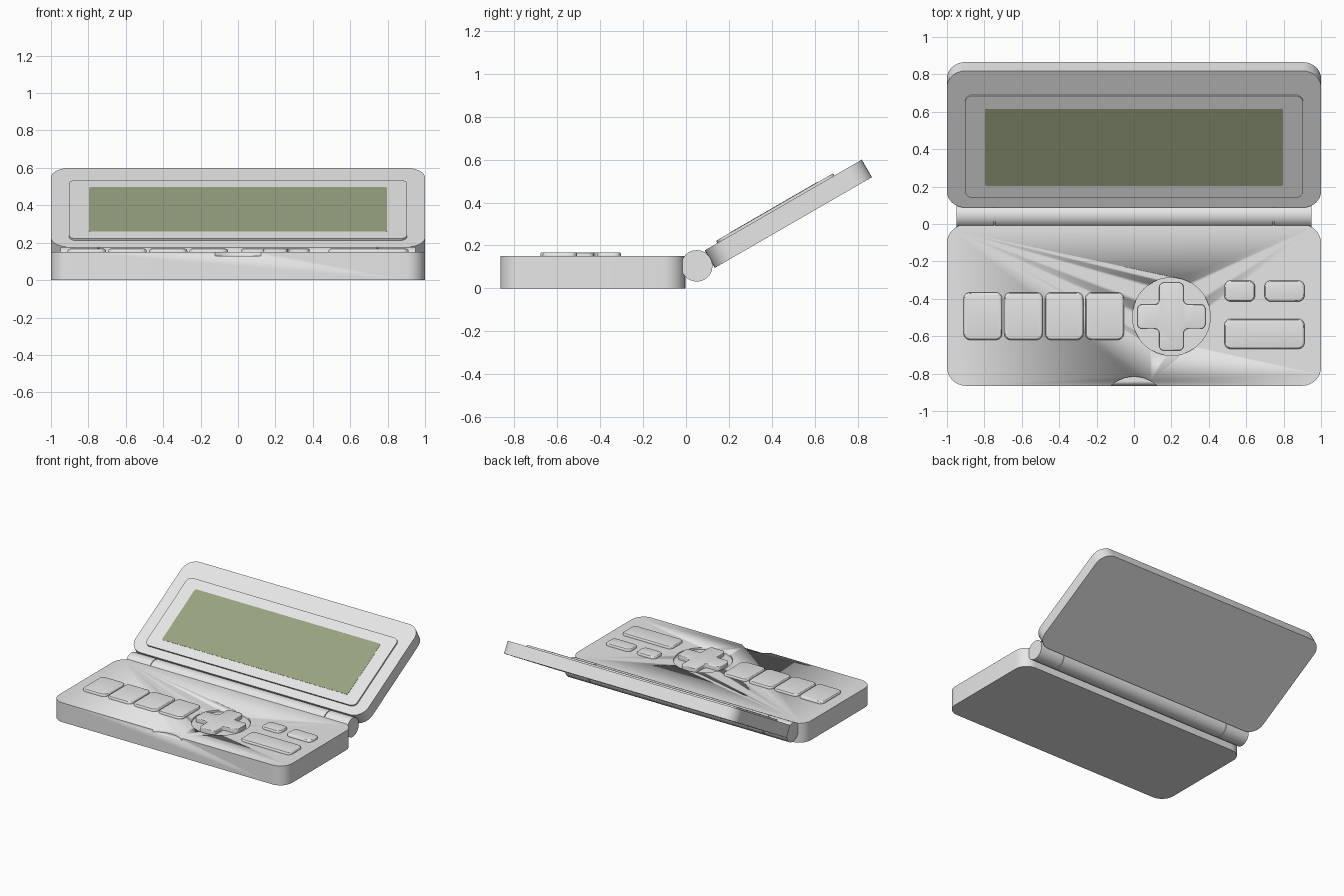
import bpy, bmesh, math
from mathutils import Matrix

if "Cube" in bpy.data.objects:
    bpy.data.objects.remove(bpy.data.objects["Cube"])


def material(name, rgb):
    m = bpy.data.materials.new(name)
    m.diffuse_color = (*rgb, 1)
    m.use_nodes = True
    m.node_tree.nodes["Principled BSDF"].inputs["Base Color"].default_value = m.diffuse_color
    return m


GREY = material("light grey plastic", (0.8, 0.8, 0.8))
OLIVE = material("olive display", (0.32, 0.365, 0.22))


def finish(bm, name, mat, matrix=None):
    bmesh.ops.recalc_face_normals(bm, faces=bm.faces)
    if matrix is not None:
        bm.transform(matrix)
    mesh = bpy.data.meshes.new(name)
    bm.to_mesh(mesh)
    bm.free()
    ob = bpy.data.objects.new(name, mesh)
    bpy.context.collection.objects.link(ob)
    mesh.materials.append(mat)
    bpy.ops.object.select_all(action='DESELECT')
    ob.select_set(True)
    bpy.context.view_layer.objects.active = ob
    bpy.ops.object.shade_smooth_by_angle(angle=math.radians(30))
    return ob


def prism(name, points, z0, z1, radius, mat=GREY, matrix=None, soft=0, segs=8):
    """Outline with rounded corners, extruded from z0 to z1, with a softened top rim."""
    bm = bmesh.new()
    bm.faces.new([bm.verts.new((x, y, z0)) for x, y in points])
    if radius:
        bmesh.ops.bevel(bm, geom=bm.verts[:], offset=radius, segments=segs,
                        profile=0.5, affect='VERTICES')
    ext = bmesh.ops.extrude_face_region(bm, geom=bm.faces[:])["geom"]
    top = [v for v in ext if isinstance(v, bmesh.types.BMVert)]
    bmesh.ops.translate(bm, verts=top, vec=(0, 0, z1 - z0))
    if soft:
        rim = [e for e in bm.edges if all(abs(v.co.z - z1) < 1e-5 for v in e.verts)]
        bmesh.ops.bevel(bm, geom=rim, offset=soft, segments=3, profile=0.5, affect='EDGES')
    return finish(bm, name, mat, matrix)


def rect(x0, x1, y0, y1):
    return [(x0, y0), (x1, y0), (x1, y1), (x0, y1)]


def cylinder(name, radius, length, matrix, segs=48):
    bm = bmesh.new()
    bmesh.ops.create_cone(bm, cap_ends=True, segments=segs, radius1=radius,
                          radius2=radius, depth=length)
    return finish(bm, name, GREY, matrix)


def cut(ob, cutter):
    mod = ob.modifiers.new("cut", 'BOOLEAN')
    mod.operation = 'DIFFERENCE'
    mod.solver = 'EXACT'
    mod.object = cutter
    bpy.context.view_layer.objects.active = ob
    bpy.ops.object.modifier_apply(modifier=mod.name)
    bpy.data.objects.remove(cutter)


# Base slab with a round pad recess and a thumb notch at the front
DECK = 0.15
PAD = (0.2, -0.495)
base = prism("base", rect(-1, 1, -0.865, -0.003), 0, DECK, 0.1)
cut(base, cylinder("pad_cutter", 0.208, 0.1,
                   Matrix.Translation((*PAD, DECK - 0.015 + 0.05)), 64))
cut(base, cylinder("notch_cutter", 0.18, 0.1,
                   Matrix.Translation((0, -0.995, DECK - 0.02 + 0.05)), 24))

# Four tall buttons on the left
for i in range(4):
    cx = -0.808 + i * 0.217
    prism(f"tall_button_{i + 1}", rect(cx - 0.103, cx + 0.103, -0.62, -0.365),
          DECK - 0.02, 0.168, 0.035, soft=0.013, segs=5)

# Buttons on the right
for name, box in (("small_button", (0.483, 0.648, -0.415, -0.302)),
                  ("medium_button", (0.697, 0.912, -0.415, -0.302)),
                  ("wide_button", (0.483, 0.912, -0.668, -0.507))):
    prism(name, rect(*box), DECK - 0.02, 0.168, 0.035, soft=0.013, segs=5)

# Cross-shaped direction pad
a, b = 0.065, 0.182
quarter = [(b, -a), (b, a), (a, a)]
cross = []
for k in range(4):
    c, s = round(math.cos(k * math.pi / 2)), round(math.sin(k * math.pi / 2))
    cross += [(PAD[0] + x * c - y * s, PAD[1] + x * s + y * c) for x, y in quarter]
prism("direction_pad", cross, DECK - 0.04, 0.168, 0.025, soft=0.006, segs=4)

# Hinge barrel: one middle section and two end knuckles
for name, x0, x1 in (("hinge_middle", -0.743, 0.743),
                     ("hinge_left", -0.95, -0.749),
                     ("hinge_right", 0.749, 0.95)):
    cylinder(name, 0.073, x1 - x0, Matrix.Translation(((x0 + x1) / 2, 0.05, 0.105))
             @ Matrix.Rotation(math.pi / 2, 4, 'Y'))
cylinder("hinge_pin", 0.066, 1.6, Matrix.Translation((0, 0.05, 0.105))
         @ Matrix.Rotation(math.pi / 2, 4, 'Y'))

# Lid, raised bezel and display, tilted back
TILT = Matrix.Translation((0, 0.087, 0.177)) @ Matrix.Rotation(math.radians(30), 4, 'X')
prism("lid", rect(-1, 1, 0, 0.845), -0.094, 0, 0.1, matrix=TILT)
prism("bezel", rect(-0.903, 0.903, 0.068, 0.697), -0.01, 0.012, 0.04, matrix=TILT)
prism("display", rect(-0.797, 0.797, 0.143, 0.616), 0.008, 0.0135, 0.01,
      OLIVE, TILT, segs=3)
